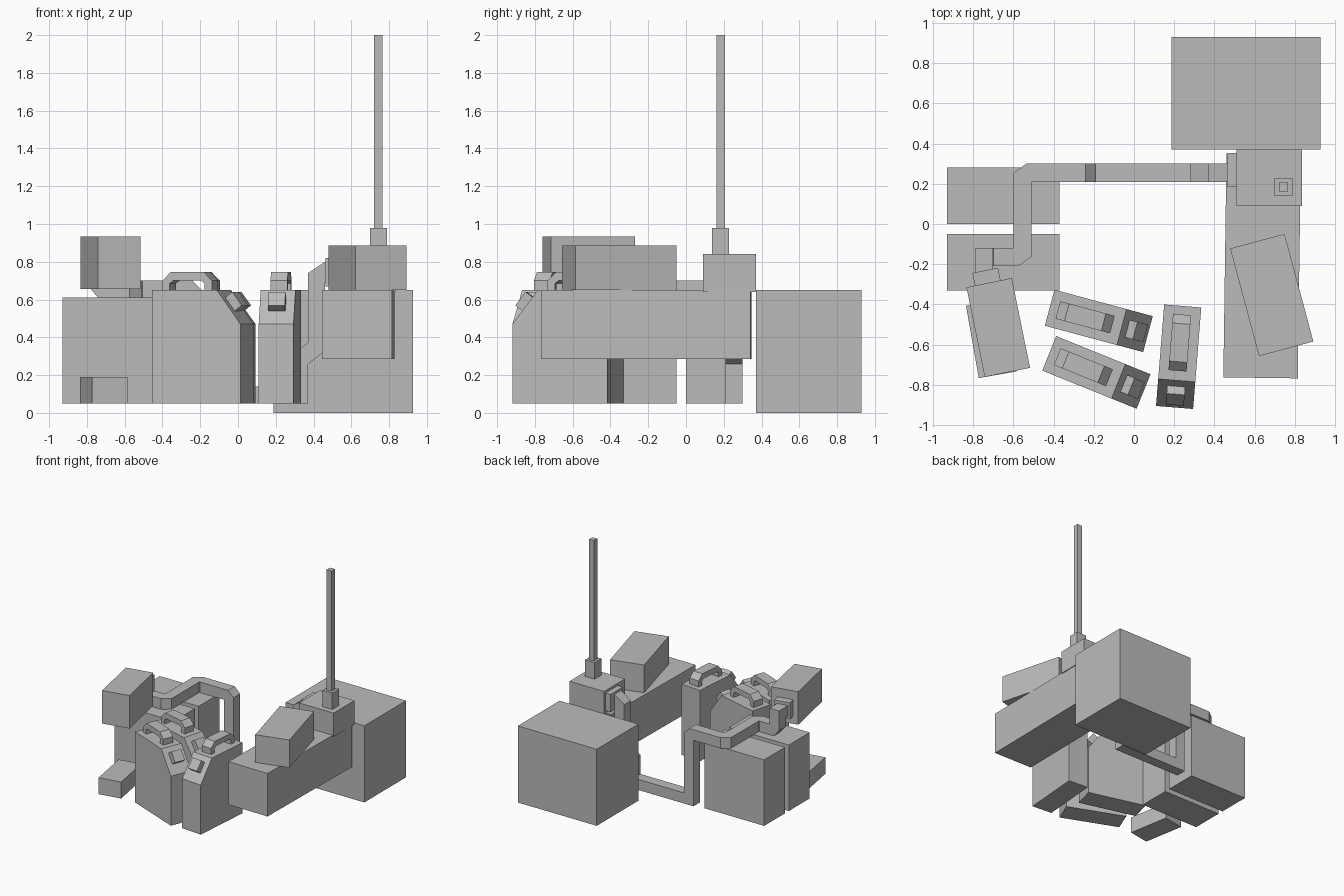
import bpy, bmesh
from math import radians
from mathutils import Vector, Matrix

cube = bpy.data.objects.get("Cube")
if cube:
    bpy.data.objects.remove(cube, do_unlink=True)

grey = bpy.data.materials.new("plain_grey")
grey.use_nodes = True
colour = (0.5, 0.5, 0.5, 1)
grey.diffuse_color = colour
grey.node_tree.nodes["Principled BSDF"].inputs["Base Color"].default_value = colour


def finish(name, bm, matrix=Matrix()):
    bmesh.ops.recalc_face_normals(bm, faces=bm.faces)
    mesh = bpy.data.meshes.new(name)
    bm.to_mesh(mesh)
    bm.free()
    mesh.materials.append(grey)
    ob = bpy.data.objects.new(name, mesh)
    bpy.context.collection.objects.link(ob)
    ob.matrix_world = matrix
    return ob


def box(name, centre, size, z0, z1, angle=0):
    """Upright box, turned about z."""
    bm = bmesh.new()
    bmesh.ops.create_cube(bm, size=1)
    bmesh.ops.scale(bm, verts=bm.verts, vec=(*size, z1 - z0))
    place = Matrix.Translation((*centre, (z0 + z1) / 2))
    return finish(name, bm, place @ Matrix.Rotation(radians(angle), 4, 'Z'))


def extrude(name, profile, width, matrix):
    """Side profile in (y, z) given a width along x."""
    bm = bmesh.new()
    face = bm.faces.new([bm.verts.new((-width / 2, y, z)) for y, z in profile])
    new = bmesh.ops.extrude_face_region(bm, geom=[face])["geom"]
    verts = [v for v in new if isinstance(v, bmesh.types.BMVert)]
    bmesh.ops.translate(bm, verts=verts, vec=(width, 0, 0))
    return finish(name, bm, matrix)


def sweep(name, path, half):
    """Square tube with mitred bends."""
    path = [Vector(p) for p in path]
    dirs = [(b - a).normalized() for a, b in zip(path, path[1:])]
    side = Vector((0, half, 0))
    up = dirs[0].cross(side)
    ring = [path[0] + a * side + b * up for a, b in ((1, 1), (-1, 1), (-1, -1), (1, -1))]
    bm = bmesh.new()
    last = [bm.verts.new(p) for p in ring]
    bm.faces.new(last)
    for i, d in enumerate(dirs):
        q = path[i + 1]
        n = (d + dirs[min(i + 1, len(dirs) - 1)]).normalized()
        ring = [p + d * ((q - p).dot(n) / d.dot(n)) for p in ring]
        verts = [bm.verts.new(p) for p in ring]
        for k in range(4):
            j = (k + 1) % 4
            bm.faces.new((last[k], last[j], verts[j], verts[k]))
        last = verts
    bm.faces.new(last)
    return finish(name, bm)


# Large rear crate and long side crate with its load
box("rear_crate", (0.557, 0.65), (0.74, 0.56), 0, 0.65)
box("long_crate", (0.637, -0.21), (0.37, 1.11), 0.285, 0.65, -0.8)
box("tilted_crate", (0.685, -0.353), (0.28, 0.554), 0.65, 0.885, 15)

# Pump housing with mast
box("pump_housing", (0.672, 0.23), (0.325, 0.28), 0.64, 0.84)
box("pump_flange", (0.487, 0.27), (0.05, 0.165), 0.67, 0.82)
box("mast_socket", (0.743, 0.183), (0.09, 0.09), 0.84, 0.98)
box("mast", (0.743, 0.183), (0.045, 0.045), 0.98, 2.0)

# Pair of storage crates
for name, y in (("back_storage_crate", 0.14), ("front_storage_crate", -0.19)):
    box(name, (-0.65, y), (0.56, 0.28), 0.05, 0.61)

# Turned box at the end of the hose, and a low block under it
turn = 11.5
box("nozzle_box", (-0.675, -0.515), (0.23, 0.455), 0.655, 0.935, turn)
box("nozzle_flange", (-0.733, -0.265), (0.13, 0.07), 0.72, 0.86, turn)
box("low_block", (-0.71, -0.57), (0.19, 0.365), 0.05, 0.19, 10)

# Square hose joining the pump to the nozzle box
y = 0.255
sweep("hose", [
    (0.50, y, 0.755), (0.475, y, 0.755), (0.415, y, 0.715), (0.415, y, 0.35),
    (0.325, y, 0.28), (0.325, y, 0.095), (-0.235, y, 0.095), (-0.235, y, 0.631),
    (-0.259, y, 0.655), (-0.52, y, 0.655), (-0.555, 0.23, 0.655),
    (-0.555, -0.14, 0.655), (-0.59, -0.165, 0.655), (-0.72, -0.165, 0.655),
    (-0.745, -0.165, 0.685), (-0.745, -0.165, 0.79), (-0.745, -0.25, 0.79)], 0.045)

# Fuel cans: sloped body, arched handle, cap on the slope
BODY = [(0.253, 0.05), (0.253, 0.65), (-0.118, 0.65), (-0.253, 0.47), (-0.253, 0.05)]
HANDLE = [(0.21, 0.645), (0.21, 0.70), (0.165, 0.745), (-0.025, 0.745),
          (-0.07, 0.70), (-0.07, 0.645), (-0.03, 0.645), (-0.03, 0.685),
          (-0.01, 0.70), (0.15, 0.70), (0.17, 0.685), (0.17, 0.645)]
along, out = Vector((0.6, 0.8)), Vector((-0.8, 0.6))
mid = Vector((-0.174, 0.575))
CAP = [mid + along * a + out * b
       for a, b in ((-0.045, -0.01), (0.045, -0.01), (0.045, 0.05), (-0.045, 0.05))]

for name, x, y, angle in (("rear_can", -0.175, -0.482, 75),
                          ("middle_can", -0.187, -0.738, 68),
                          ("side_can", 0.222, -0.66, -4.6)):
    place = Matrix.Translation((x, y, 0)) @ Matrix.Rotation(radians(angle), 4, 'Z')
    extrude(name + "_body", BODY, 0.185, place)
    extrude(name + "_handle", HANDLE, 0.09, place)
    extrude(name + "_cap", CAP, 0.09, place)
